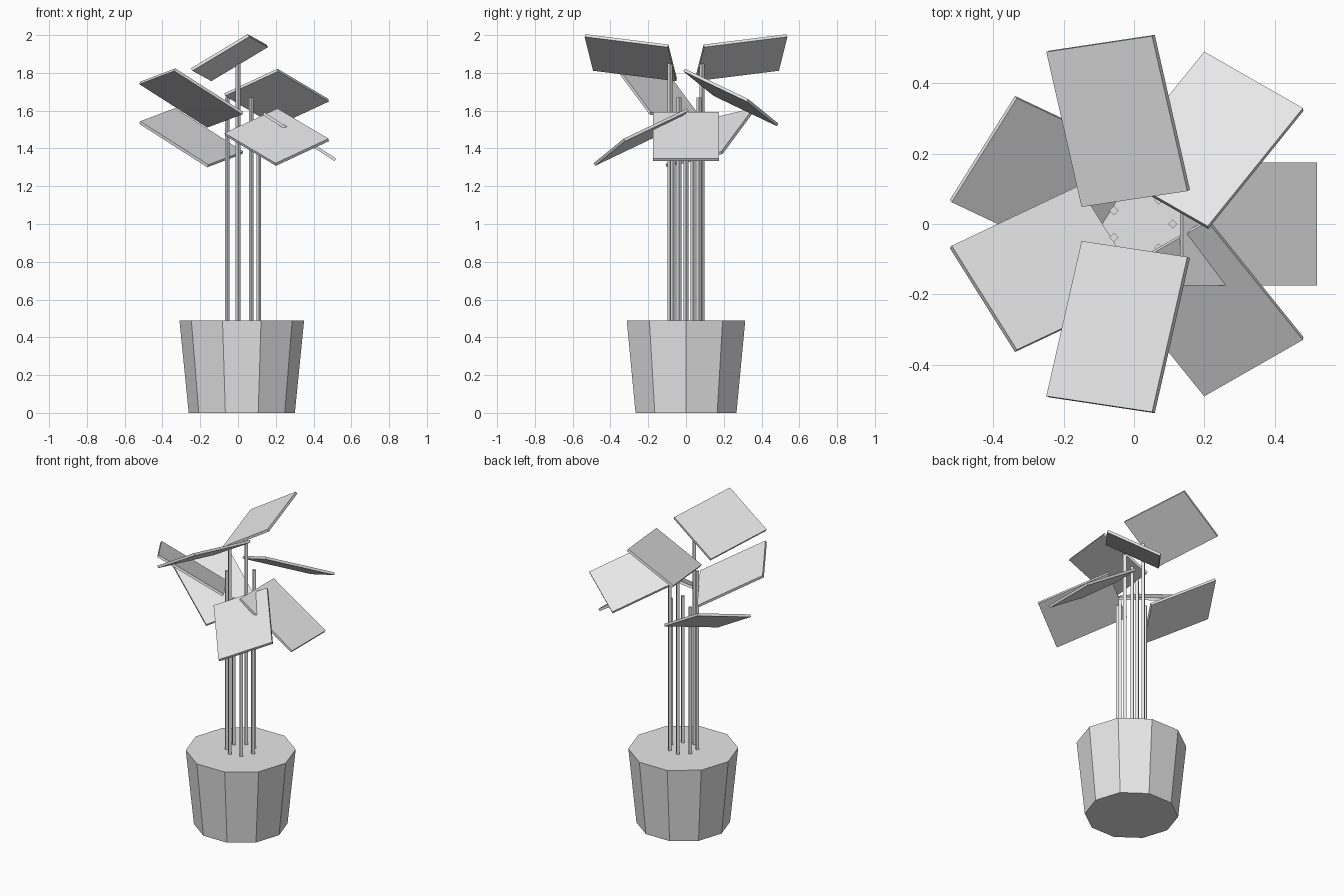
import bpy, bmesh, math
from mathutils import Vector, Matrix

if "Cube" in bpy.data.objects:
    bpy.data.objects.remove(bpy.data.objects["Cube"], do_unlink=True)

grey = bpy.data.materials.new("pale_grey")
grey.use_nodes = True
grey.diffuse_color = (0.8, 0.8, 0.8, 1)
grey.node_tree.nodes["Principled BSDF"].inputs["Base Color"].default_value = (0.8, 0.8, 0.8, 1)


def finish(bm, name):
    bmesh.ops.recalc_face_normals(bm, faces=bm.faces)
    mesh = bpy.data.meshes.new(name)
    bm.to_mesh(mesh)
    bm.free()
    mesh.materials.append(grey)
    obj = bpy.data.objects.new(name, mesh)
    bpy.context.scene.collection.objects.link(obj)


def tapered(name, sides, r_low, r_high, x, y, z_low, z_high):
    """Upright prism with a corner facing the front."""
    bm = bmesh.new()
    spin = Matrix.Rotation(math.pi / 2, 4, 'Z')
    place = Matrix.Translation((x, y, (z_low + z_high) / 2))
    bmesh.ops.create_cone(bm, cap_ends=True, segments=sides, radius1=r_low,
                          radius2=r_high, depth=z_high - z_low, matrix=place @ spin)
    finish(bm, name)


def leaf(name, corner, short, long, side=1, drop=0):
    """Thin slab spanned by two edges from a corner; side -1 mirrors it to the front."""
    corner, short, long = (Vector((v[0], v[1] * side, v[2])) for v in (corner, short, long))
    normal = short.cross(long).normalized() * 0.016
    centre = corner + (short + long) / 2 - Vector((0, 0, drop))
    m = Matrix((short, long, normal)).transposed().to_4x4()
    m.translation = centre
    bm = bmesh.new()
    bmesh.ops.create_cube(bm, size=1, matrix=m)
    finish(bm, name)


# Ten-sided flower pot
tapered("pot", 10, 0.281, 0.33, 0.02, 0, 0, 0.49)

# Paired leaves: name, corner, short edge, long edge, back drop, front drop
pairs = [
    ("top_leaf", (-0.145, 0.05, 1.763), (0.30, 0.045, 0.18), (-0.10, 0.44, 0.055), 0, 0),
    ("left_leaf", (0.21, -0.01, 1.815), (-0.28, 0.16, -0.13), (0.27, 0.335, -0.16), 0, 0.21),
    ("right_leaf", (-0.52, 0.065, 1.747), (0.185, 0.295, 0.07), (0.36, -0.17, -0.23), 0.21, 0),
]
for name, corner, short, long, back, front in pairs:
    leaf("back_" + name, corner, short, long, 1, back)
    leaf("front_" + name, corner, short, long, -1, front)
leaf("side_leaf", (0.135, -0.175, 1.585), (0, 0.35, 0), (0.38, 0, -0.245))

# Square stems: x, y, top height
stems = [(0, 0.085, 1.855), (0, -0.085, 1.855), (0.07, 0.068, 1.67), (0.07, -0.068, 1.46),
         (-0.057, 0.038, 1.46), (-0.057, -0.038, 1.67), (0.11, 0, 1.46)]
for i, (x, y, top) in enumerate(stems):
    tapered(f"stem_{i + 1}", 4, 0.013, 0.013, x, y, 0.48, top)
